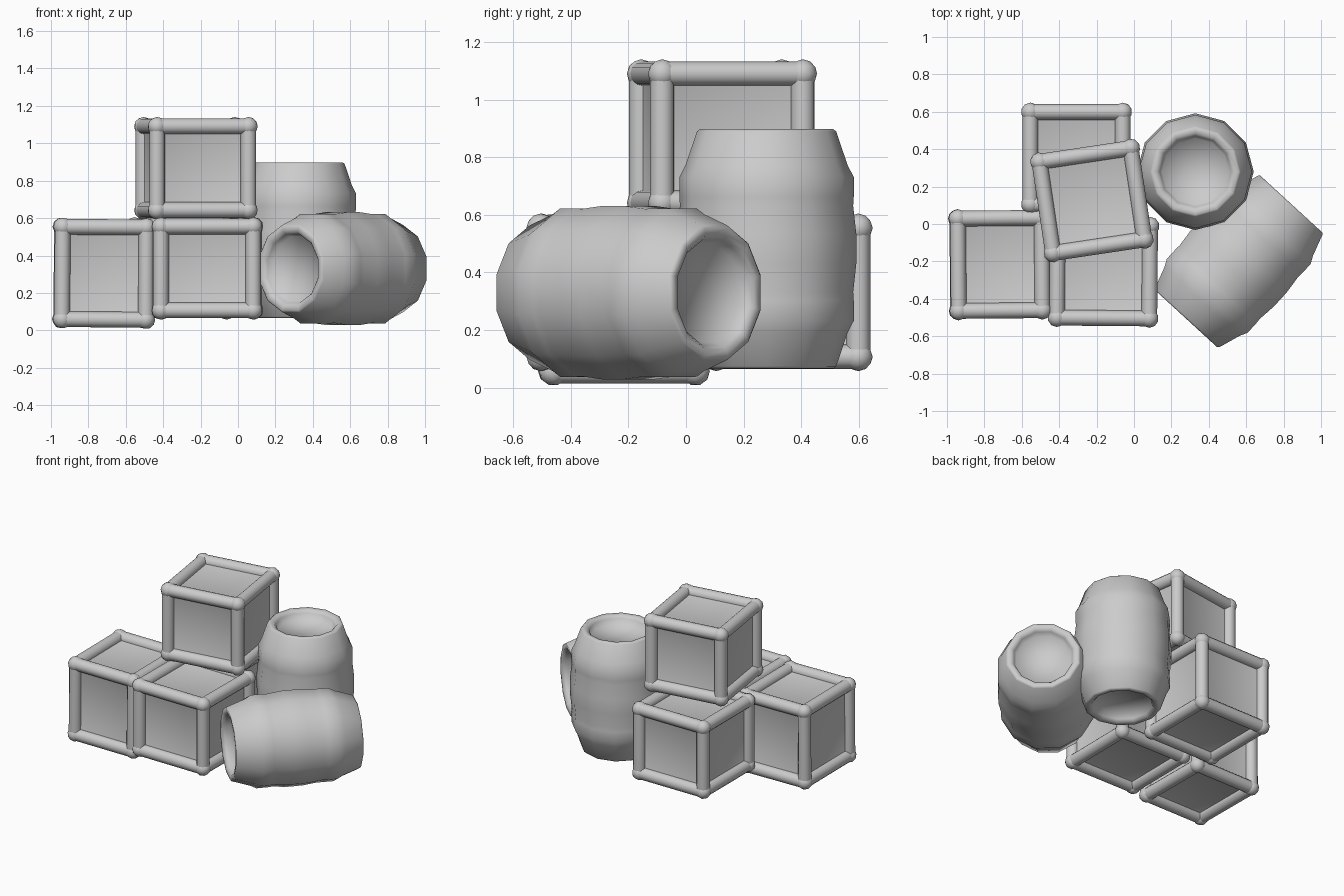
import bpy, bmesh
from math import radians, cos, sin, pi
from itertools import product
from mathutils import Matrix, Vector, Euler

if "Cube" in bpy.data.objects:
    bpy.data.objects.remove(bpy.data.objects["Cube"])

HALF = (0.247, 0.247, 0.224)   # crate corner-knob centres
RAIL, KNOB = 0.042, 0.050


def finish(bm, name, loc, rot, angle):
    me = bpy.data.meshes.new(name)
    bm.to_mesh(me)
    bm.free()
    ob = bpy.data.objects.new(name, me)
    bpy.context.collection.objects.link(ob)
    ob.location = loc
    ob.rotation_euler = Euler([radians(a) for a in rot])
    bpy.ops.object.select_all(action='DESELECT')
    ob.select_set(True)
    bpy.context.view_layer.objects.active = ob
    bpy.ops.object.shade_smooth_by_angle(angle=radians(angle))
    return ob


def crate(name, loc, rot):
    bm = bmesh.new()
    # panel box, every side sunk in softly between the rails
    size = [2 * (h + 0.022) for h in HALF]
    bmesh.ops.create_cube(bm, size=1, matrix=Matrix.Diagonal((*size, 1)))
    bmesh.ops.inset_individual(bm, faces=bm.faces[:], thickness=0.06, depth=-0.022)
    # twelve round rails
    for axis in range(3):
        b, c = [i for i in range(3) if i != axis]
        d = Vector([float(i == axis) for i in range(3)])
        turn = d.to_track_quat('Z', 'Y').to_matrix().to_4x4()
        for sb, sc in product((-1, 1), repeat=2):
            p = Vector((0, 0, 0))
            p[b], p[c] = sb * HALF[b], sc * HALF[c]
            bmesh.ops.create_cone(bm, cap_ends=True, segments=12, radius1=RAIL, radius2=RAIL,
                                  depth=2 * HALF[axis], matrix=Matrix.Translation(p) @ turn)
    # eight corner knobs
    for s in product((-1, 1), repeat=3):
        p = Vector([s[i] * HALF[i] for i in range(3)])
        bmesh.ops.create_icosphere(bm, subdivisions=2, radius=KNOB, matrix=Matrix.Translation(p))
    return finish(bm, name, loc, rot, 60)


def barrel(name, loc, rot, spin=0.0, sides=12):
    # upper half profile (radius, height) from belly to dished lid, mirrored below
    top = [(0.312, 0.05), (0.301, 0.15), (0.303, 0.18), (0.303, 0.25), (0.282, 0.29),
           (0.242, 0.408), (0.232, 0.416), (0.205, 0.412), (0.190, 0.395), (0.178, 0.36)]
    prof = [(r, -z) for r, z in reversed(top)] + top
    angles = [2 * pi * (i + spin) / sides for i in range(sides)]
    bm = bmesh.new()
    rings = [[bm.verts.new((r * cos(a), r * sin(a), z)) for a in angles] for r, z in prof]
    for a, b in zip(rings, rings[1:]):
        for i in range(sides):
            j = (i + 1) % sides
            bm.faces.new((a[i], a[j], b[j], b[i]))
    # lids, fanned to a centre point
    for ring in (rings[0][::-1], rings[-1]):
        bmesh.ops.poke(bm, faces=[bm.faces.new(ring)])
    return finish(bm, name, loc, rot, 85)


# crate stack
crate("left_crate", (-0.717, -0.216, 0.305), (0, 90.4, 0.5))
crate("front_crate", (-0.163, -0.256, 0.331), (0, 0, -0.5))
crate("back_crate", (-0.307, 0.352, 0.331), (0, 0, 0))
crate("top_crate", (-0.225, 0.125, 0.867), (0, 0, 8.5))

# barrels
barrel("standing_barrel", (0.328, 0.28, 0.482), (0, 0, 0))
barrel("lying_barrel", (0.56, -0.2, 0.33), (0, 90, 47.5), 0.5)
